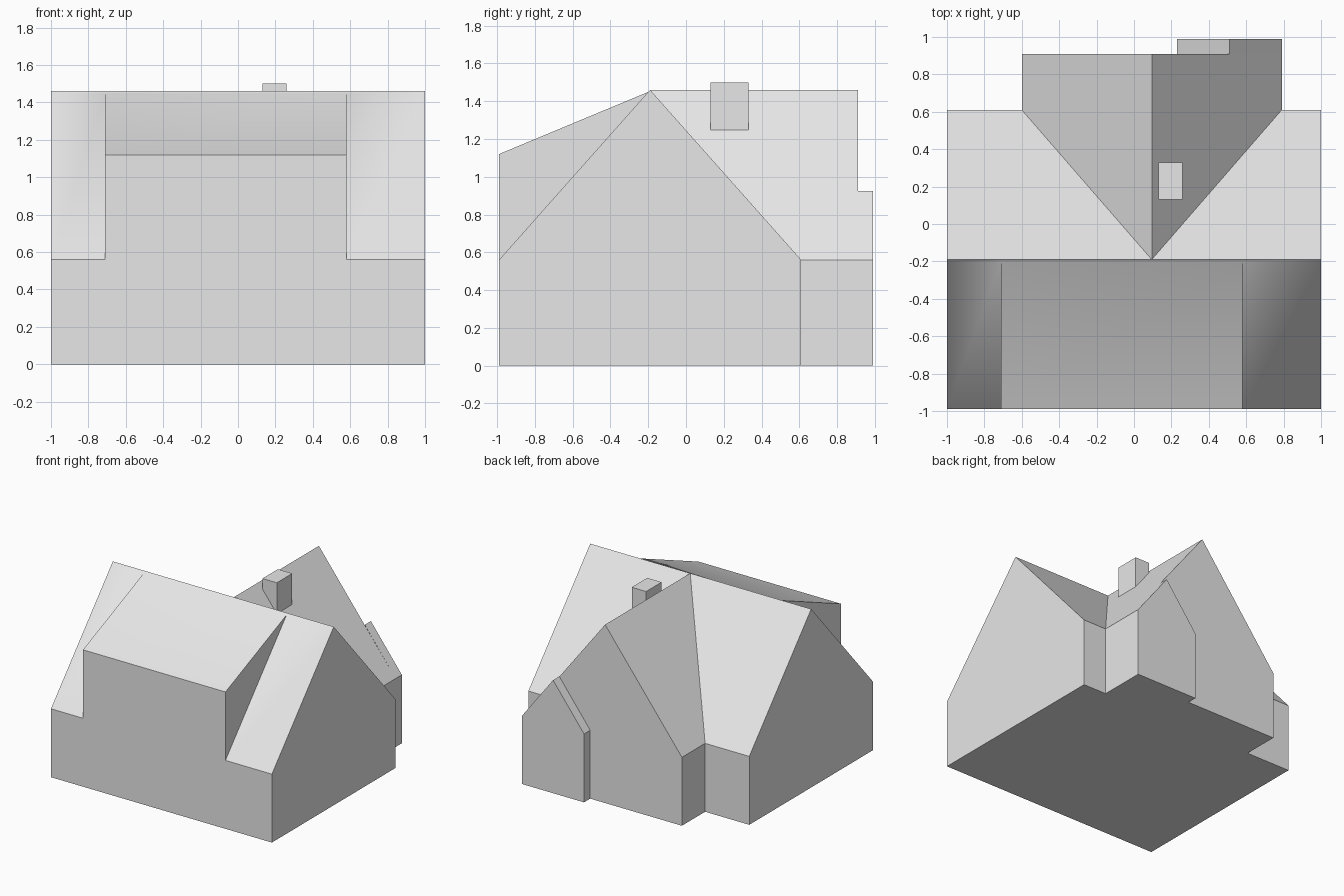
import bpy
import bmesh
from mathutils import Vector

cube = bpy.data.objects.get("Cube")
if cube:
    bpy.data.objects.remove(cube, do_unlink=True)

GREY = (0.8, 0.8, 0.8, 1.0)
grey = bpy.data.materials.new("plain_grey")
grey.use_nodes = True
grey.diffuse_color = GREY
grey.node_tree.nodes["Principled BSDF"].inputs["Base Color"].default_value = GREY

EAVE, RIDGE = 0.56, 1.46
FRONT, RIDGE_Y, BACK = -0.99, -0.19, 0.61


def add_face(bm, points):
    return bm.faces.new([bm.verts.new(p) for p in points])


def loft(bm, start, end):
    """Strips between two matching closed outlines."""
    for i in range(len(start)):
        j = (i + 1) % len(start)
        add_face(bm, (start[i], start[j], end[j], end[i]))


def finish(bm, name):
    bmesh.ops.remove_doubles(bm, verts=bm.verts, dist=0.0005)
    bmesh.ops.recalc_face_normals(bm, faces=bm.faces)
    mesh = bpy.data.meshes.new(name)
    bm.to_mesh(mesh)
    bm.free()
    mesh.materials.append(grey)
    obj = bpy.data.objects.new(name, mesh)
    bpy.context.collection.objects.link(obj)
    return obj


# Main house: gabled ends with a wide shed dormer between them
def section(x, profile):
    return [Vector((x, y, z)) for y, z in profile]


seam = (-0.2, 1.449)   # just below the ridge, where the dormer roof starts
rear = [(RIDGE_Y, RIDGE), (BACK, EAVE), (BACK, 0)]
gable = [(FRONT, 0), (FRONT, EAVE), seam] + rear
dormer = [(FRONT, 0), (FRONT, EAVE), (FRONT, 1.12), seam] + rear
cheek = [(FRONT, EAVE), (FRONT, 1.12), seam]
LEFT, RIGHT = 0.58, -0.71

bm = bmesh.new()
for x0, x1, profile in ((-1, RIGHT, gable), (RIGHT, LEFT, dormer), (LEFT, 1, gable)):
    loft(bm, section(x0, profile), section(x1, profile))
for x in (-1, 1):
    add_face(bm, section(x, gable))
for x in (RIGHT, LEFT):
    add_face(bm, section(x, cheek))
house = finish(bm, "main_house")

bpy.ops.object.select_all(action="DESELECT")
house.select_set(True)
bpy.context.view_layer.objects.active = house
bpy.ops.object.shade_smooth_by_angle()
weighted = house.modifiers.new("even_roof_shading", "WEIGHTED_NORMAL")
weighted.keep_sharp = True


# Rear gables: open where they run into the building in front of them
def rear_gable(name, x0, x1, peak, y_eave, y_peak, y_end):
    mid = (x0 + x1) / 2
    outline = [(x0, 0, y_eave), (x0, EAVE, y_eave), (mid, peak, y_peak),
               (x1, EAVE, y_eave), (x1, 0, y_eave)]
    bm = bmesh.new()
    end = [Vector((x, y_end, z)) for x, z, _ in outline]
    loft(bm, [Vector((x, y, z)) for x, z, y in outline], end)
    add_face(bm, end)
    return finish(bm, name)


rear_gable("rear_wing", -0.6, 0.79, RIDGE, BACK, RIDGE_Y, 0.91)
rear_gable("rear_extension", 0.23, 0.79, 0.925, 0.91, 0.91, 0.99)

# Chimney on the left slope of the rear wing
bm = bmesh.new()
bmesh.ops.create_cube(bm, size=1)
bmesh.ops.scale(bm, vec=(0.13, 0.2, 0.26), verts=bm.verts)
bmesh.ops.translate(bm, vec=(0.195, 0.23, 1.37), verts=bm.verts)
finish(bm, "chimney")
